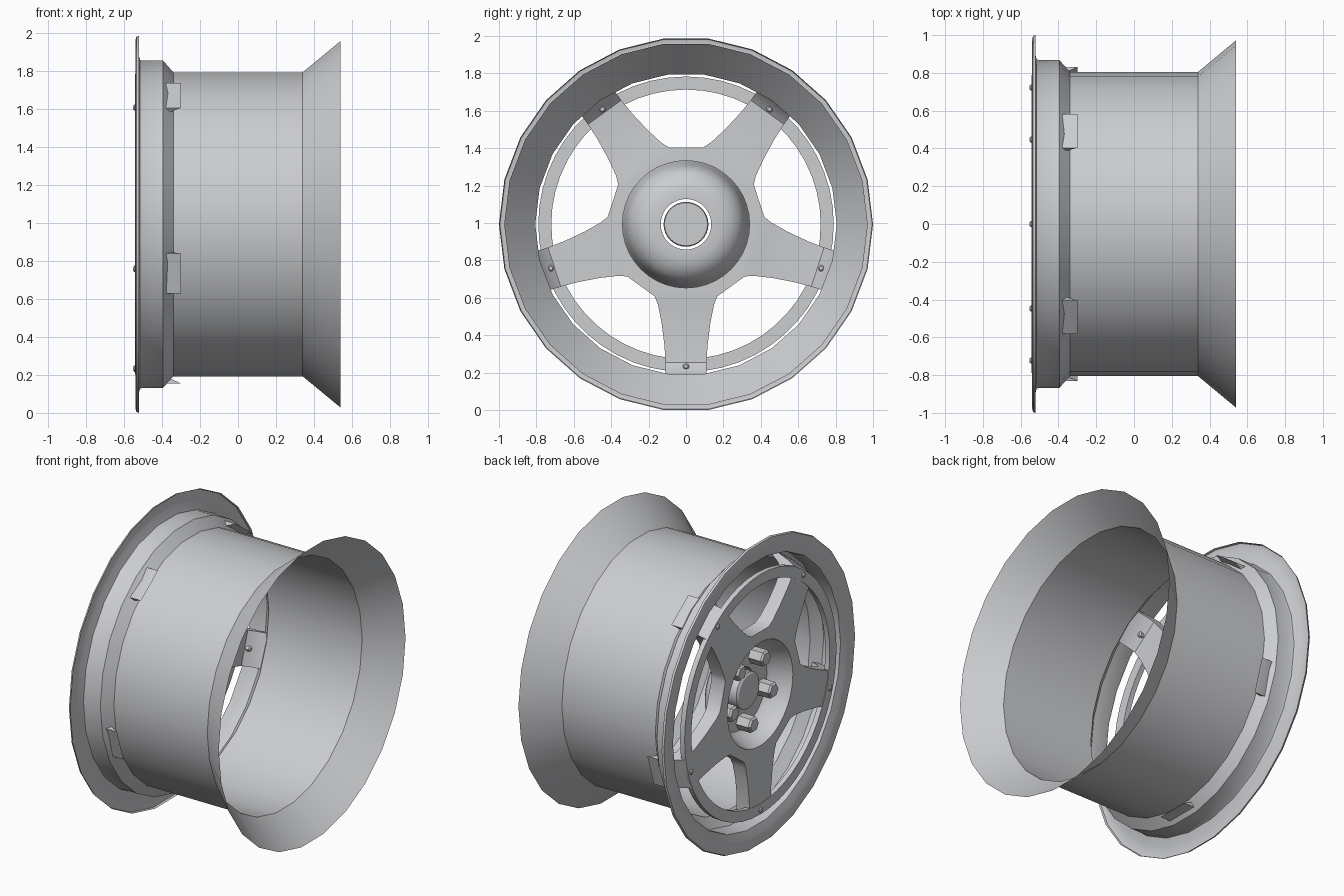
import bpy, bmesh, math
from mathutils import Vector

if "Cube" in bpy.data.objects:
    bpy.data.objects.remove(bpy.data.objects["Cube"], do_unlink=True)

CZ = 0.993                                    # axle height
SPOKES = [math.radians(-90 + 72 * i) for i in range(5)]

metal = bpy.data.materials.new("grey metal")
metal.use_nodes = True
GREY = (0.6, 0.61, 0.63, 1)
metal.diffuse_color = GREY
metal.node_tree.nodes["Principled BSDF"].inputs["Base Color"].default_value = GREY


def finish(name, bm, angle=30, closed=True):
    bmesh.ops.remove_doubles(bm, verts=bm.verts, dist=0.0005)
    if closed:
        bmesh.ops.recalc_face_normals(bm, faces=bm.faces)
    mesh = bpy.data.meshes.new(name)
    bm.to_mesh(mesh)
    bm.free()
    mesh.materials.append(metal)
    ob = bpy.data.objects.new(name, mesh)
    bpy.context.collection.objects.link(ob)
    bpy.ops.object.select_all(action='DESELECT')
    ob.select_set(True)
    bpy.context.view_layer.objects.active = ob
    bpy.ops.object.shade_smooth_by_angle(angle=math.radians(angle))
    return ob


def polar(x, r, a, centre=(0, CZ)):
    return Vector((x, centre[0] + r * math.cos(a), centre[1] + r * math.sin(a)))


def revolve(bm, profile, n, centre=(0, CZ), loop=False):
    """Turn an (x, radius) profile about an axis parallel to x."""
    rings = [[bm.verts.new(polar(x, r, math.tau * i / n, centre)) for i in range(n)]
             for x, r in profile]
    pairs = list(zip(rings, rings[1:])) + ([(rings[-1], rings[0])] if loop else [])
    for a, b in pairs:
        for i in range(n):
            k = (i + 1) % n
            bm.faces.new((a[i], a[k], b[k], b[i]))
    return rings


def rod(bm, profile, n, centre):
    rings = revolve(bm, profile, n, centre)
    bm.faces.new(rings[0])
    bm.faces.new(rings[-1])


# Rim barrel: lip, bead seat, cone, drum and inner flare
bm = bmesh.new()
revolve(bm, [(-.522, 1.0), (-.535, .995), (-.54, .975), (-.53, .92), (-.515, .872),
             (-.505, .868), (-.395, .868), (-.34, .806), (.34, .806), (.54, .972)], 26)
finish("rim_barrel", bm, 25)

# Thin outer ring carrying the bolts
bm = bmesh.new()
revolve(bm, [(-.543, .72), (-.543, .79), (-.51, .79), (-.51, .72)], 52, loop=True)
finish("face_ring", bm)

# Five-spoke star: distance out, half width, front x, back x
STATIONS = [(.332, .241, -.54, -.44), (.385, .168, -.54, -.44), (.43, .15, -.54, -.445),
            (.53, .13, -.54, -.45), (.65, .115, -.54, -.45), (.74, .11, -.54, -.445),
            (.78, .11, -.54, -.41), (.81, .11, -.47, -.36), (.838, .11, -.38, -.30)]
COLS = [i / 4 - 1 for i in range(9)]
bm = bmesh.new()
for ang in SPOKES:
    front, back = [], []
    for side, col in ((front, 2), (back, 3)):
        arc = [polar(STATIONS[0][col], .34, ang + t * math.pi / 5) for t in COLS]
        side.append([bm.verts.new(p) for p in arc])
        for i, s in enumerate(STATIONS):
            bulge = .03 if i == 0 else 0
            row = []
            for t in COLS:
                out, across = s[0] + bulge * (1 - t * t), s[1] * t
                row.append(bm.verts.new(polar(s[col], math.hypot(out, across),
                                              ang + math.atan2(across, out))))
            side.append(row)
    for side in (front, back):
        for a, b in zip(side, side[1:]):
            for j in range(8):
                bm.faces.new((a[j], a[j + 1], b[j + 1], b[j]))
    for i in range(1, len(front) - 1):
        for j in (0, 8):
            bm.faces.new((front[i][j], front[i + 1][j], back[i + 1][j], back[i][j]))
    for j in range(8):
        bm.faces.new((front[-1][j], front[-1][j + 1], back[-1][j + 1], back[-1][j]))
finish("spokes", bm, 35)

# Hub: lug recess in front, rounded cup behind, bored through
bm = bmesh.new()
revolve(bm, [(-.54, .342), (-.50, .325), (-.42, .29), (-.40, .27), (-.40, .135), (-.29, .135),
             (-.29, .19), (-.305, .24), (-.335, .28), (-.375, .308), (-.43, .32),
             (-.50, .335)], 40, loop=True)
finish("hub", bm, 40)

# Centre cap
bm = bmesh.new()
rod(bm, [(-.46, .105), (-.45, .12), (-.32, .12), (-.31, .115)], 32, (0, CZ))
finish("centre_cap", bm)

# Hexagonal lug nuts and small ring bolts, one of each per spoke
for i, ang in enumerate(SPOKES, 1):
    p = polar(0, .215, ang)
    bm = bmesh.new()
    rod(bm, [(-.50, .042), (-.488, .052), (-.395, .052)], 6, (p.y, p.z))
    finish(f"lug_nut_{i}", bm)
    p = polar(0, .76, ang)
    bm = bmesh.new()
    rod(bm, [(-.552, .010), (-.546, .017), (-.42, .017), (-.412, .010)], 12, (p.y, p.z))
    finish(f"ring_bolt_{i}", bm)
